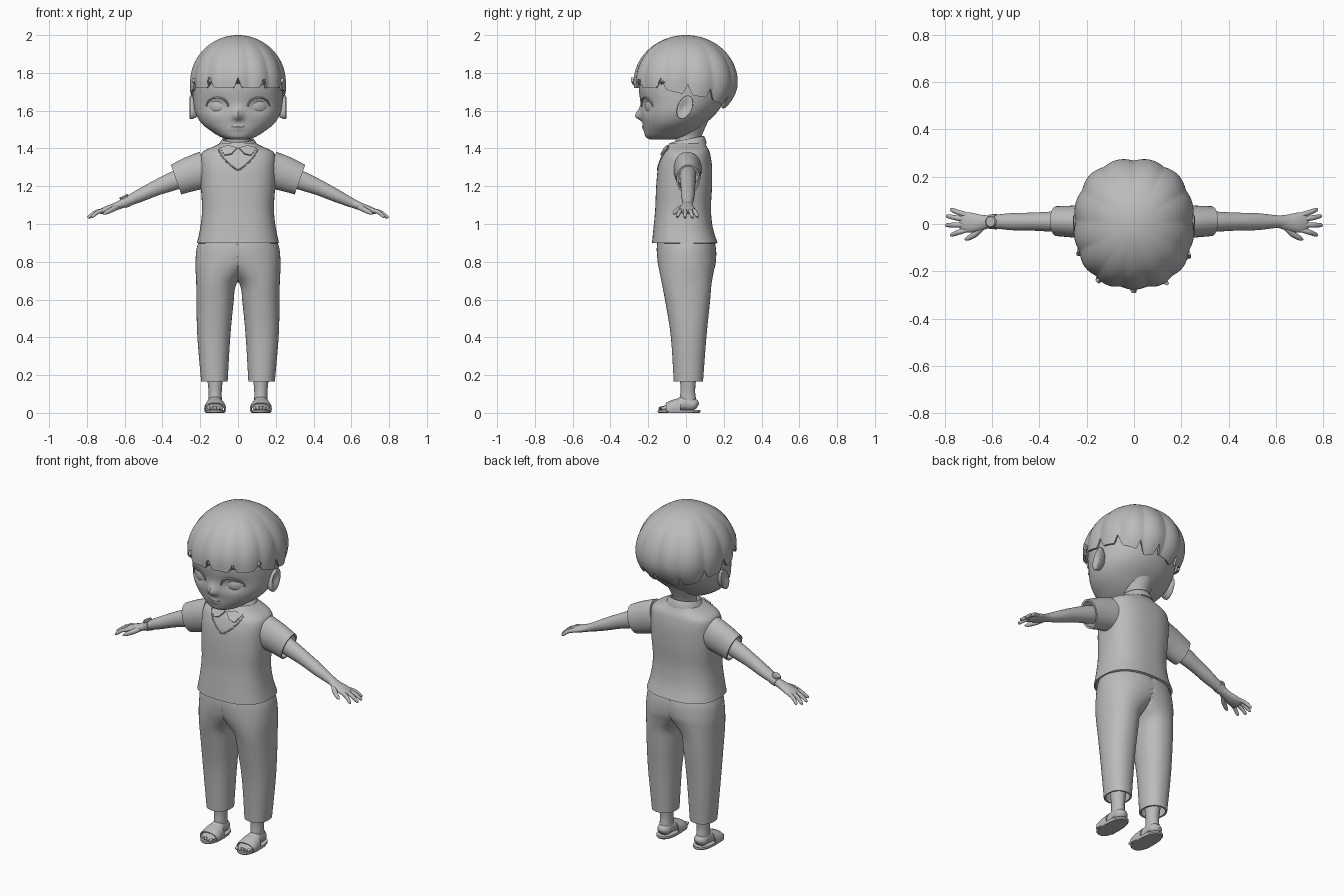
import bpy, bmesh, math
from mathutils import Vector

cube = bpy.data.objects.get("Cube")
if cube:
    bpy.data.objects.remove(cube, do_unlink=True)

grey = bpy.data.materials.new("plain grey")
grey.use_nodes = True
grey.diffuse_color = (0.5, 0.5, 0.5, 1)
grey.node_tree.nodes["Principled BSDF"].inputs["Base Color"].default_value = (0.5, 0.5, 0.5, 1)
X, Y, Z = Vector((1, 0, 0)), Vector((0, 1, 0)), Vector((0, 0, 1))
parts = []


def finish(name, bm, mirror=False, thick=0):
    mesh = bpy.data.meshes.new(name)
    bm.to_mesh(mesh)
    bm.free()
    return register(bpy.data.objects.new(name, mesh), mirror, thick)


def register(ob, mirror=False, thick=0):
    bpy.context.collection.objects.link(ob)
    ob.data.materials.append(grey)
    if mirror:
        ob.modifiers.new("mirror", "MIRROR")
    if thick:
        mod = ob.modifiers.new("thickness", "SOLIDIFY")
        mod.thickness, mod.offset = thick, -1
    parts.append(ob)
    return ob


def spline(pts, steps):
    """Smooth curve through rows of numbers."""
    out = []
    for i in range(len(pts) - 1):
        a, b, c, d = (pts[max(0, min(len(pts) - 1, i + k))] for k in (-1, 0, 1, 2))
        for s in range(steps):
            t = s / steps
            out.append([q + 0.5 * t * (r - p + t * (2*p - 5*q + 4*r - w + t * (3*(q - r) + w - p)))
                        for p, q, r, w in zip(a, b, c, d)])
    return out + [list(pts[-1])]


def loft(name, secs, n=32, power=2, axis=None, ref=X, steps=4, caps=(True, True),
         mirror=False, thick=0, clamp=False, warp=None):
    """Skin over oval sections, each x, y, z and two radii."""
    rows = spline(secs, steps)
    bm = bmesh.new()
    rings = []
    for i, r in enumerate(rows):
        c = Vector(r[:3])
        a, b = rows[max(0, i - 1)], rows[min(len(rows) - 1, i + 1)]
        t = (axis or (Vector(b[:3]) - Vector(a[:3]))).normalized()
        u = (ref - t * ref.dot(t)).normalized()
        v = t.cross(u)
        ring = []
        for k in range(n):
            ang = math.tau * k / n
            cs, sn = (math.copysign(abs(f) ** (2 / power), f) for f in (math.cos(ang), math.sin(ang)))
            p = c + u * cs * max(r[3], .001) + v * sn * max(r[4], .001)
            if clamp:
                p.x = max(0, p.x)
            ring.append(bm.verts.new(warp(p) if warp else p))
        rings.append(ring)
    for a, b in zip(rings, rings[1:]):
        for k in range(n):
            bm.faces.new((a[k], a[(k + 1) % n], b[(k + 1) % n], b[k]))
    if caps[0]:
        bm.faces.new(rings[0][::-1])
    if caps[1]:
        bm.faces.new(rings[-1])
    if clamp:
        inner = [f for f in bm.faces if all(v.co.x < 1e-4 for v in f.verts)]
        bmesh.ops.delete(bm, geom=inner, context="FACES")
    return finish(name, bm, mirror, thick)


def upright(rows):
    """Rows of z, half width, front y, back y into loft sections."""
    return [(0, (f + b) / 2, z, w, (b - f) / 2) for z, w, f, b in rows]


def ball(name, loc, size, turn=0, mirror=True):
    bm = bmesh.new()
    bmesh.ops.create_uvsphere(bm, u_segments=24, v_segments=14, radius=1)
    for v in bm.verts:
        p = Vector((v.co.x * size[0], v.co.y * size[1], v.co.z * size[2]))
        c, s = math.cos(turn), math.sin(turn)
        v.co = Vector((p.x * c - p.y * s, p.x * s + p.y * c, p.z)) + Vector(loc)
    return finish(name, bm, mirror)


def snap(ob, x, z, off=0.0):
    """Point on the front of a part."""
    hit, loc, _, _ = ob.ray_cast(Vector((x, -1, z)), Y)
    return loc - Y * off if hit else Vector((x, -.1, z))


def line(name, pts, r, mirror=False):
    return loft(name, [(*p, r, r) for p in pts], n=8, ref=Vector((.1, 1, .2)), mirror=mirror)


# Head with nose and eye sockets
def face_shape(p):
    if p.y < 0:
        e = math.exp(-((abs(p.x) - .11) / .05) ** 2 - ((p.z - 1.625) / .04) ** 2)
        drop = (p.z - 1.568) / (.04 if p.z > 1.568 else .018)
        p.y += .016 * e - .034 * math.exp(-(p.x / .022) ** 2 - drop ** 2)
        p.y -= .006 * math.exp(-(p.x / .035) ** 2 - ((p.z - 1.51) / .015) ** 2)
    return p


head = loft("head", upright([
    (1.447, .04, -.19, -.07), (1.46, .09, -.212, -.01), (1.49, .14, -.222, .05),
    (1.53, .19, -.228, .1), (1.58, .222, -.237, .155), (1.64, .235, -.24, .195),
    (1.72, .238, -.25, .22), (1.8, .228, -.24, .225), (1.88, .19, -.19, .19),
    (1.95, .1, -.1, .1)]), n=96, steps=6, axis=Z, power=2.1, warp=face_shape)
loft("neck", upright([(1.34, .075, -.06, .09), (1.43, .066, -.055, .08), (1.47, .066, -.06, .085),
                      (1.55, .1, -.09, .12)]), axis=Z)
ball("eye", (.11, -.184, 1.625), (.054, .026, .043), .42)
bpy.context.view_layer.update()
lid = [snap(head, .11 + .058 * math.cos(a), 1.622 + .047 * math.sin(a), .003)
       for a in (math.pi * k / 8 for k in range(9))]
line("upper_eyelid", lid, .005, True)
line("mouth", [snap(head, x * .01, 1.513 + .0003 * x * x) for x in range(-4, 5)], .0025)


# Ears with a hollowed outer face
def ear_shape(p):
    d = ((p.y + .012) / .028) ** 2 + ((p.z - 1.622) / .045) ** 2
    if p.x > .235:
        p.x -= .014 * math.exp(-d)
    p.y += (p.z - 1.61) * .25
    return p


loft("ear", [(.22, -.01, 1.61, .03, .045), (.235, -.01, 1.615, .036, .056), (.25, -.008, 1.617, .04, .062),
             (.259, -.006, 1.618, .034, .054), (.257, -.006, 1.618, .001, .001)],
     ref=Y, axis=X, mirror=True, warp=ear_shape)

# Hair cap: lobed dome with a jagged lower edge
EDGE = [(0, 1.72), (60, 1.72), (85, 1.69), (112, 1.67), (140, 1.63), (155, 1.61), (180, 1.63)]
NOTCHES = (0, -34, 31, 62, -64, 92, -90, 118, -120, 146, -150, 172)


def hair_edge(deg):
    d = abs(deg)
    for (a, za), (b, zb) in zip(EDGE, EDGE[1:]):
        if a <= d <= b:
            z = za + (zb - za) * (d - a) / (b - a)
            break
    return z + max(.055 * max(0, 1 - abs(deg - c) / 5) for c in NOTCHES)


bm = bmesh.new()
count, rows = 180, 30
grid = []
for j in range(1, rows + 1):
    ring = []
    for k in range(count):
        deg = k * 360 / count - 180
        a = math.radians(deg)
        s, c = math.sin(a), -math.cos(a)
        low, t = hair_edge(deg), j / rows
        if t <= .75:
            q = t / .75 * math.pi / 2
            z, rad = 1.75 + .25 * math.cos(q), math.sin(q)
        else:
            z = 1.75 + (low - 1.75) * (t - .75) / .25
            tuck = max(0, c) * 12 + 1
            rad = 1 - tuck * max(0, 1.75 - z) ** 2
        rad *= 1 + .035 * min(1, t * 1.6) * (abs(math.cos(6.5 * a + .5 * math.sin(a))) - .75)
        sq = (abs(s) ** 2.3 + abs(c) ** 2.3) ** (-1 / 2.3)
        ring.append(bm.verts.new((.253 * rad * sq * s, .275 * rad * sq * c, z)))
    grid.append(ring)
crown = bm.verts.new((0, 0, 1.998))
for k in range(count):
    m = (k + 1) % count
    bm.faces.new((crown, grid[0][k], grid[0][m]))
    for a, b in zip(grid, grid[1:]):
        bm.faces.new((a[k], b[k], b[m], a[m]))
bmesh.ops.recalc_face_normals(bm, faces=bm.faces)
finish("hair", bm, thick=.014)

# Vest, neckline and collar
vest = loft("vest", upright([
    (.9, .217, -.18, .167), (.98, .2, -.172, .142), (1.08, .19, -.163, .132), (1.2, .197, -.158, .138),
    (1.3, .2, -.148, .138), (1.36, .198, -.13, .13), (1.388, .178, -.115, .122),
    (1.41, .13, -.1, .11), (1.43, .09, -.085, .1)]), n=64, power=2.5, axis=Z, caps=(False, True), thick=.012)
bpy.context.view_layer.update()
line("neckline", [snap(vest, x, z, .001) for x, z in
                  ((.105, 1.395), (.085, 1.36), (.055, 1.325), (.015, 1.293), (0, 1.288))], .004, True)
loft("collar", [(0, .004, 1.405, .108, .108), (0, .005, 1.43, .096, .1), (0, .008, 1.45, .082, .088)],
     axis=Vector((0, -.2, 1)), caps=(False, False), thick=.01)
bm = bmesh.new()
bm.faces.new([bm.verts.new(snap(vest, x, z, .012)) for x, z in
              ((.005, 1.405), (.035, 1.373), (.07, 1.366), (.098, 1.405), (.05, 1.418))])
finish("collar_point", bm, True, .008)

# Arms, sleeves and hands
loft("sleeve", [(.17, .008, 1.288, .075, .1), (.25, .01, 1.265, .068, .092), (.328, .012, 1.235, .063, .083)],
     ref=Y, axis=Vector((.94, 0, -.33)), caps=(True, False), mirror=True, thick=.01)
loft("arm", [(.2, .01, 1.28, .045, .05), (.33, .01, 1.232, .043, .05), (.43, .01, 1.192, .038, .041),
             (.52, .01, 1.15, .036, .034), (.6, .01, 1.113, .027, .025), (.64, .008, 1.097, .028, .02)],
     ref=Y, mirror=True)
loft("palm", [(.61, .01, 1.108, .026, .023), (.65, .006, 1.092, .034, .02), (.69, .006, 1.078, .042, .019),
              (.725, .008, 1.066, .039, .014), (.735, .009, 1.062, .02, .006)], ref=Y, mirror=True)
for finger, y0, x1, y1, z1 in (("little", .037, .77, .06, 1.04), ("ring", .018, .787, .033, 1.036),
                               ("middle", -.003, .79, -.005, 1.037), ("index", -.023, .77, -.046, 1.04)):
    mid = ((.71 + x1) / 2, (y0 + y1) / 2, 1.064)
    loft(finger + "_finger", [(.7, y0, 1.074, .01, .011), (*mid, .011, .011), (x1, y1, z1, .008, .008),
                              (x1 + .005, y1, z1 - .003, .002, .002)], n=14, ref=Y, mirror=True)
loft("thumb", [(.64, -.012, 1.09, .014, .014), (.67, -.042, 1.075, .014, .013), (.7, -.06, 1.06, .01, .01),
               (.714, -.066, 1.053, .003, .003)], n=14, ref=Z, mirror=True)

# Wristwatch on the right arm
loft("watch_band", [(-.61, .01, 1.109, .03, .028), (-.582, .01, 1.122, .033, .031)],
     ref=Y, steps=1, thick=.006)
up = Vector((-.42, 0, .9)).normalized()
base = Vector((-.6, .01, 1.135))
loft("watch_face", [(*(base + up * h), r, r) for h, r in ((0, .022), (.01, .025), (.016, .021))],
     axis=up, steps=1)

# Trousers
loft("trousers", [
    (.125, .0125, .165, .07, .0775), (.128, .014, .4, .087, .094), (.122, .009, .58, .098, .117),
    (.115, .004, .68, .106, .131), (.085, .003, .745, .139, .143), (.045, .004, .8, .18, .154),
    (.005, .002, .87, .214, .157), (0, -.002, .93, .2, .145)], n=56, power=2.2, axis=Z, steps=6,
    caps=(False, False), mirror=True, thick=.01, clamp=True)

# Feet and slip-on sandals
loft("ankle", [(.121, .016, .03, .036, .042), (.121, .01, .08, .035, .042), (.121, .01, .13, .036, .039),
               (.122, .012, .25, .05, .05)], axis=Z, mirror=True)
loft("foot", [(.121, .062, .035, .012, .014), (.121, .045, .042, .036, .032), (.121, -.01, .05, .039, .04),
              (.121, -.06, .034, .045, .026), (.121, -.11, .026, .044, .014), (.121, -.13, .024, .03, .01)],
     ref=X, mirror=True)
for i in range(5):
    ball("toe", (.087 + .017 * i, -.132 + .004 * i, .024), (.009, .015, .01))
loft("sandal_sole", [(.121, -.037, 0, .05, .108), (.121, -.037, .006, .054, .113),
                     (.121, -.037, .016, .053, .112)], n=40, power=2.4, axis=Z, steps=1, mirror=True)
loft("sandal_strap", [(.121, -.105, .018, .051, .03), (.121, -.07, .02, .052, .043), (.121, -.03, .022, .047, .052)],
     power=2.3, axis=-Y, caps=(False, False), mirror=True, thick=.006,
     warp=lambda p: Vector((p.x, p.y, max(.01, p.z))))

# Settle modifiers, then smooth all but the sharp edges
bpy.ops.object.select_all(action="DESELECT")
for ob in parts:
    ob.select_set(True)
bpy.context.view_layer.objects.active = parts[0]
bpy.ops.object.convert(target="MESH")
for ob in parts:
    bm = bmesh.new()
    bm.from_mesh(ob.data)
    bmesh.ops.recalc_face_normals(bm, faces=bm.faces)
    bm.to_mesh(ob.data)
    bm.free()
bpy.ops.object.shade_smooth_by_angle(angle=math.radians(40))
